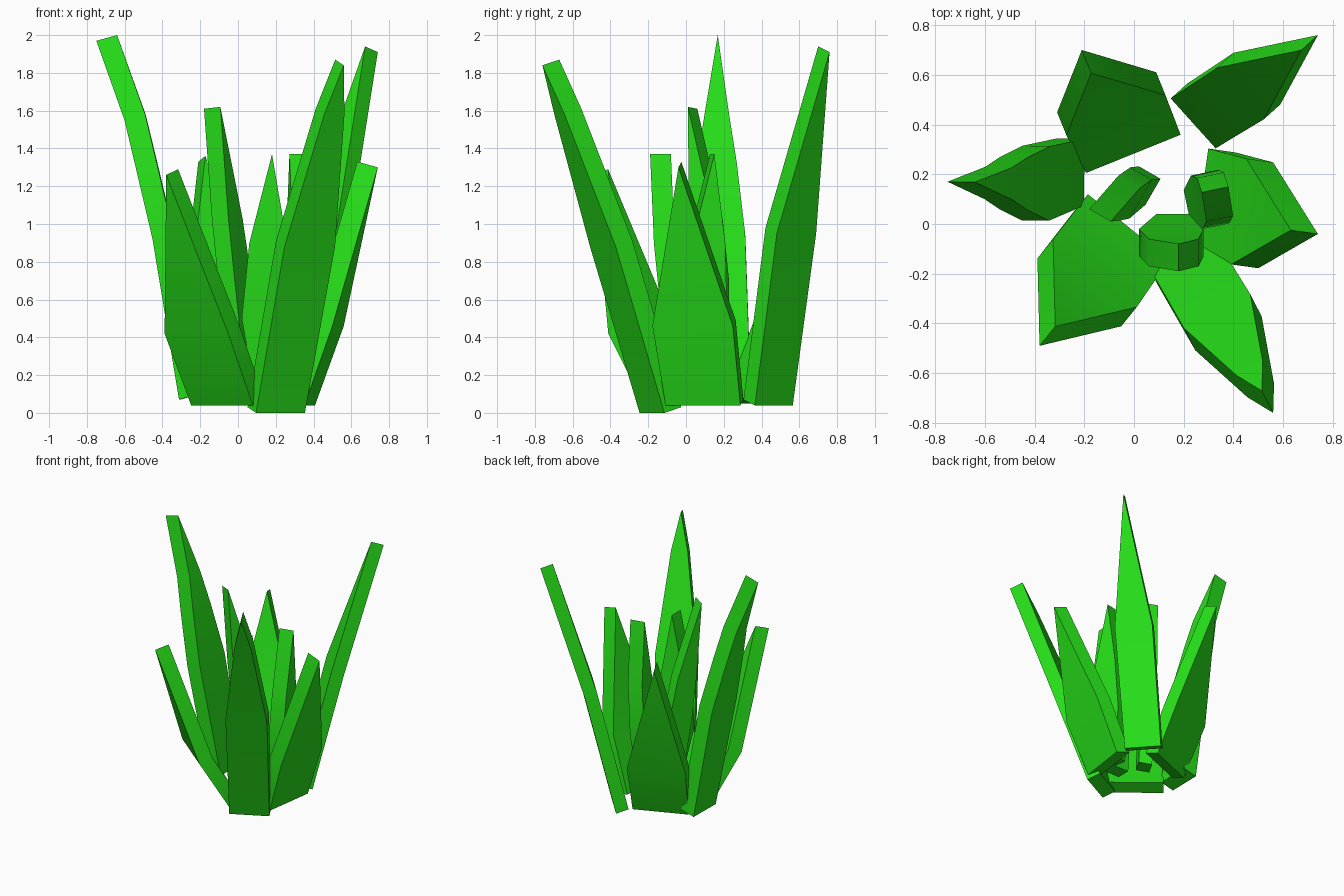
import bpy, bmesh
from math import cos, sin, radians
from mathutils import Vector

if "Cube" in bpy.data.objects:
    bpy.data.objects.remove(bpy.data.objects["Cube"])

green = bpy.data.materials.new("leaf_green")
green.diffuse_color = (0.02, 0.75, 0.01, 1)
green.use_nodes = True
green.node_tree.nodes["Principled BSDF"].inputs["Base Color"].default_value = green.diffuse_color


def leaf(name, angle, thick, rise, rows, tip):
    """Thick pointed leaf: rows are (x, y, z, half width) along the outer face,
    angle is the direction in which the outer face looks."""
    a = radians(angle)
    side = Vector((-sin(a), cos(a), 0))
    inward = Vector((-cos(a) * thick, -sin(a) * thick, rise))
    bm = bmesh.new()
    rings = []
    for x, y, z, w in rows:
        c = Vector((x, y, z))
        pts = (c - side * w, c + side * w, c + side * w + inward, c - side * w + inward)
        rings.append([bm.verts.new(p) for p in pts])
    bm.faces.new(rings[0])
    for lo, hi in zip(rings, rings[1:]):
        for i in range(4):
            j = (i + 1) % 4
            bm.faces.new((lo[i], lo[j], hi[j], hi[i]))
    # the point is an edge running through the thickness
    t = Vector(tip)
    out, inn = bm.verts.new(t), bm.verts.new(t + inward)
    r = rings[-1]
    bm.faces.new((r[0], r[1], out))
    bm.faces.new((r[1], r[2], inn, out))
    bm.faces.new((r[2], r[3], inn))
    bm.faces.new((r[3], r[0], out, inn))
    bmesh.ops.recalc_face_normals(bm, faces=bm.faces)
    me = bpy.data.meshes.new(name)
    bm.to_mesh(me)
    bm.free()
    me.materials.append(green)
    ob = bpy.data.objects.new(name, me)
    bpy.context.collection.objects.link(ob)
    bpy.context.view_layer.objects.active = ob
    ob.select_set(True)
    bpy.ops.object.shade_smooth_by_angle(angle=radians(45))
    ob.select_set(False)


# Tall outer leaves
leaf("tall_leaf_left", 179, 0.11, 0.03,
     [(-0.31, 0.21, 0.07, 0.135), (-0.45, 0.165, 0.92, 0.15),
      (-0.54, 0.165, 1.3, 0.105), (-0.60, 0.165, 1.55, 0.065)],
     (-0.75, 0.17, 1.97))
leaf("tall_leaf_back_right", 42, 0.09, 0.03,
     [(0.305, 0.465, 0.04, 0.135), (0.495, 0.585, 0.95, 0.14)],
     (0.74, 0.76, 1.91))
leaf("tall_leaf_front_right", -63, 0.10, 0.03,
     [(0.225, -0.18, 0.0, 0.145), (0.38, -0.44, 0.88, 0.15), (0.51, -0.67, 1.58, 0.06)],
     (0.56, -0.76, 1.84))

# Short broad outer leaves
leaf("broad_leaf_right", -8, 0.11, 0.03,
     [(0.38, 0.09, 0.04, 0.20), (0.53, 0.035, 0.46, 0.215)], (0.74, -0.04, 1.30))
leaf("broad_leaf_front_left", 231, 0.10, 0.03,
     [(-0.085, -0.09, 0.04, 0.21), (-0.22, -0.275, 0.42, 0.217)], (-0.38, -0.49, 1.26))
leaf("broad_leaf_back", 112, 0.10, 0.03,
     [(-0.04, 0.375, 0.05, 0.205), (-0.11, 0.53, 0.45, 0.215)], (-0.21, 0.70, 1.33))

# Narrow upright inner leaves
leaf("inner_leaf_left", 150, 0.10, 0.01,
     [(-0.01, 0.18, 0.10, 0.06), (-0.06, 0.15, 0.70, 0.09), (-0.10, 0.13, 1.02, 0.075)],
     (-0.18, 0.06, 1.61))
leaf("inner_leaf_right", 12, 0.11, 0.0,
     [(0.32, 0.10, 0.10, 0.06), (0.36, 0.11, 0.50, 0.11), (0.38, 0.12, 0.90, 0.09)],
     (0.38, 0.15, 1.37))
leaf("inner_leaf_front", -90, 0.11, 0.0,
     [(0.16, -0.07, 0.10, 0.07), (0.15, -0.13, 0.50, 0.13), (0.16, -0.17, 0.90, 0.10)],
     (0.18, -0.19, 1.37))
